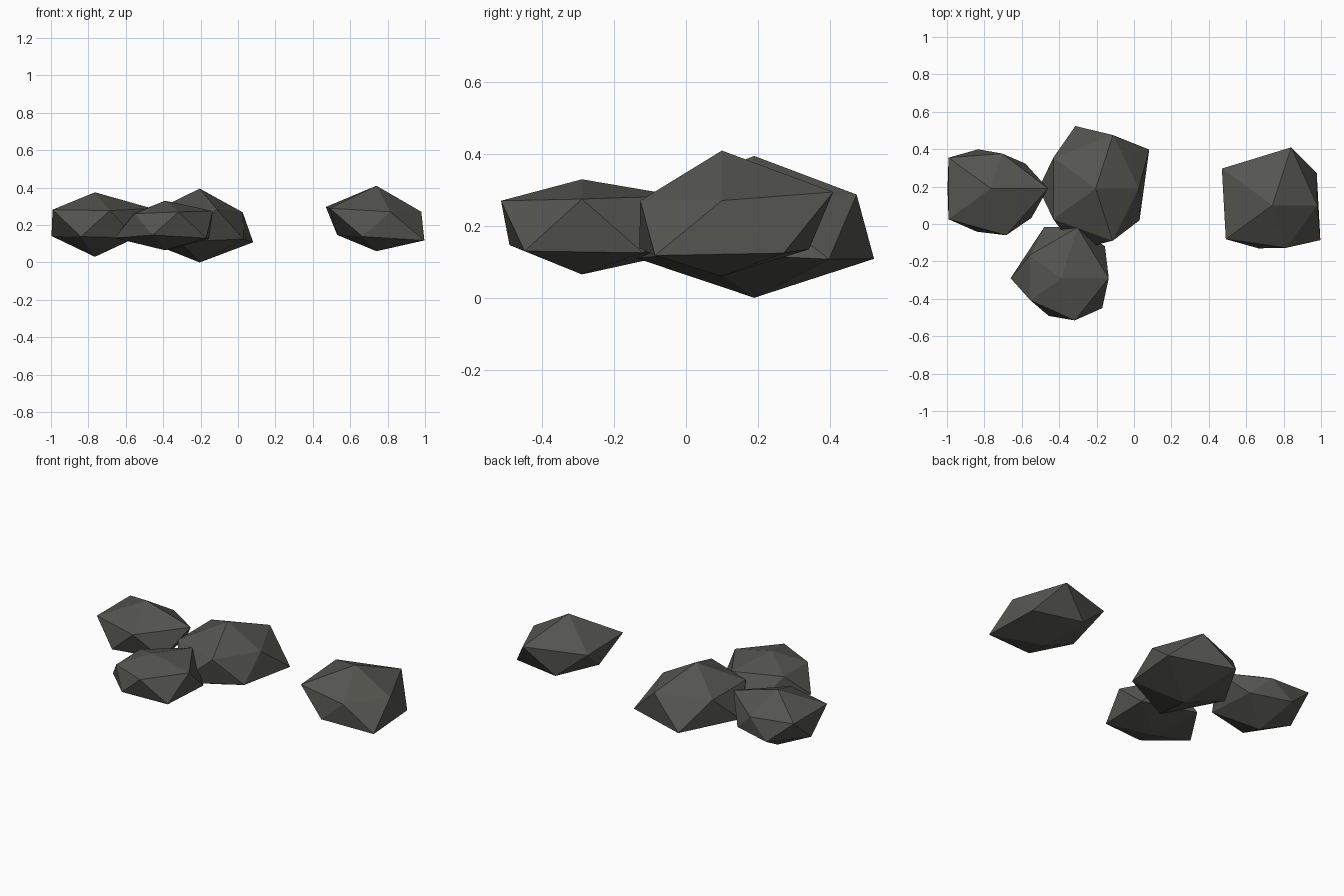
import bpy, bmesh, math

if "Cube" in bpy.data.objects:
    bpy.data.objects.remove(bpy.data.objects["Cube"])

stone = bpy.data.materials.new("dark_grey_stone")
stone.diffuse_color = (0.09, 0.09, 0.08, 1)
stone.use_nodes = True
stone.node_tree.nodes["Principled BSDF"].inputs["Base Color"].default_value = stone.diffuse_color
MID, SLOPE = 0.205, 0.275   # shared centre height, flattening of the rings


def rock(name, x, y, bottom, top, upper, lower):
    """Low-poly icosahedral rock with its own radius for each corner."""
    bm = bmesh.new()
    low = bm.verts.new((x, y, bottom))
    high = bm.verts.new((x, y, top))

    def ring(radii, start, side):
        return [bm.verts.new((x + r * math.cos(math.radians(start + 72 * i)),
                              y + r * math.sin(math.radians(start + 72 * i)),
                              MID + side * SLOPE * r)) for i, r in enumerate(radii)]
    up, dn = ring(upper, 0, 1), ring(lower, 36, -1)
    for i in range(5):
        j = (i + 1) % 5
        bm.faces.new((high, up[i], up[j]))
        bm.faces.new((low, dn[j], dn[i]))
        bm.faces.new((up[i], dn[i], up[j]))
        bm.faces.new((dn[i], dn[j], up[j]))
    bmesh.ops.recalc_face_normals(bm, faces=bm.faces)
    mesh = bpy.data.meshes.new(name)
    bm.to_mesh(mesh)
    bm.free()
    mesh.materials.append(stone)
    bpy.context.collection.objects.link(bpy.data.objects.new(name, mesh))


# Cluster of three rocks on the left
rock("left_rock", -0.765, 0.19, 0.03, 0.375,
     (0.305, 0.196, 0.28, 0.28, 0.263), (0.227, 0.22, 0.232, 0.243, 0.268))
rock("large_rock", -0.205, 0.19, 0.0, 0.395,
     (0.23, 0.30, 0.28, 0.28, 0.294), (0.354, 0.351, 0.305, 0.345, 0.29))
rock("front_rock", -0.39, -0.29, 0.065, 0.33,
     (0.255, 0.286, 0.208, 0.202, 0.237), (0.29, 0.289, 0.27, 0.212, 0.272))
# Separate rock on the right
rock("right_rock", 0.74, 0.10, 0.06, 0.41,
     (0.24, 0.326, 0.334, 0.308, 0.239), (0.293, 0.255, 0.21, 0.242, 0.317))
